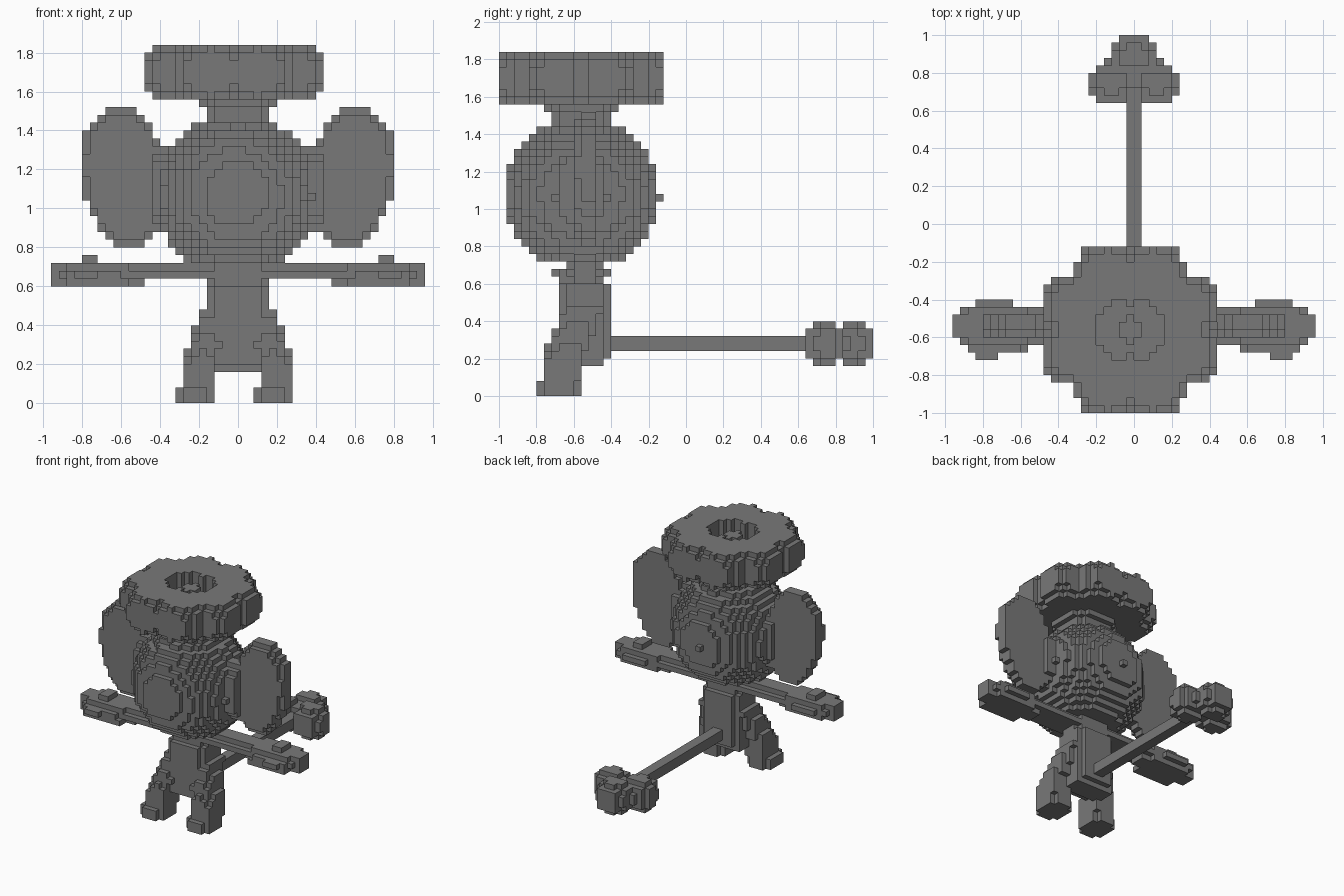
import bpy, bmesh, math
from itertools import product

if "Cube" in bpy.data.objects:
    bpy.data.objects.remove(bpy.data.objects["Cube"])

S = 0.04  # block size
grey = bpy.data.materials.new("stone grey")
grey.use_nodes = True
COLOUR = (0.19, 0.19, 0.19, 1)
grey.diffuse_color = COLOUR
grey.node_tree.nodes["Principled BSDF"].inputs["Base Color"].default_value = COLOUR


def blocks(name, lo, hi, inside=lambda x, y, z: True):
    """Fill the box lo..hi with blocks whose centres pass the test; keep the outer skin."""
    ranges = [range(round(a / S), round(b / S)) for a, b in zip(lo, hi)]
    filled = {c for c in product(*ranges) if inside(*[(i + 0.5) * S for i in c])}
    bm = bmesh.new()
    verts = {}

    def vert(c):
        if c not in verts:
            verts[c] = bm.verts.new([i * S for i in c])
        return verts[c]

    for c in filled:
        for axis, side in product(range(3), (0, 1)):
            near = list(c)
            near[axis] += 2 * side - 1
            if tuple(near) in filled:
                continue
            u, v = (axis + 1) % 3, (axis + 2) % 3
            loop = []
            for du, dv in ((0, 0), (1, 0), (1, 1), (0, 1)):
                p = list(c)
                p[axis] += side
                p[u] += du
                p[v] += dv
                loop.append(vert(tuple(p)))
            bm.faces.new(loop if side else loop[::-1])
    mesh = bpy.data.meshes.new(name)
    bm.to_mesh(mesh)
    bm.free()
    mesh.materials.append(grey)
    ob = bpy.data.objects.new(name, mesh)
    bpy.context.collection.objects.link(ob)


def pair(name, lo, hi, inside):
    """The same part on both sides of the model."""
    blocks("left_" + name, lo, hi, inside)
    blocks("right_" + name, (-hi[0], lo[1], lo[2]), (-lo[0], hi[1], hi[2]), inside)


def ball(cx, cy, cz, r):
    return lambda x, y, z: math.dist((x, y, z), (cx, cy, cz)) < r


def oval(a, b, ra, rb, power=2):
    return abs(a / ra) ** power + abs(b / rb) ** power


# Head with a small knob on its back
blocks("head", (-0.48, -1, 0.72), (0.48, -0.12, 1.48), ball(-0.01, -0.56, 1.07, 0.415))
blocks("back_knob", (-0.04, -0.16, 1.04), (0, -0.12, 1.08))


# Neck flaring into the crown
def neck(x, y, z):
    return math.hypot(x, y + 0.56) < (0.21 if z > 1.52 or z < 1.46 else 0.18)


blocks("neck", (-0.24, -0.8, 1.4), (0.24, -0.32, 1.6), neck)


# Scalloped crown with a hollow top
def crown(x, y, z):
    dx, dy = x + 0.02, y + 0.56
    r, a = math.hypot(dx, dy), math.atan2(dy, dx)
    lobe = abs(math.sin(4 * a))
    rim = 0.425 + 0.072 * lobe - 250 * (z - 1.7) ** 4
    hollow = r < 0.14 + 0.05 * lobe and z > 1.68
    spike = r < 0.07 and z < 1.8
    return r < rim and (not hollow or spike)


blocks("crown", (-0.48, -1, 1.56), (0.44, -0.12, 1.84), crown)


# Oval ears, leaning outward and thinner at the rim, on short roots
def ear(x, y, z):
    dx = abs(x) - 0.58 - 0.1 * (z - 1.16)
    return oval(dx, z - 1.16, 0.225, 0.366) < (0.8 if y < -0.56 else 1)


def ear_root(x, y, z):
    return oval(y + 0.56, z - 1.1, 0.14, 0.22) < 1


pair("ear", (0.32, -0.6, 0.8), (0.84, -0.48, 1.52), ear)
pair("ear_root", (0.32, -0.72, 0.88), (0.44, -0.4, 1.32), ear_root)


# Arms widening to paddle hands with a thumb ridge
def arm(x, y, z):
    d = abs(x)
    core = -0.6 < y < -0.48
    if z > 0.72:
        return 0.72 < d < 0.82 and core
    if z > 0.68:
        return core or (0.56 < d < 0.88 and -0.64 < y < -0.44)
    if d > 0.92:
        return core
    if z < 0.64:
        return (d > 0.48 and core) or (0.56 < d < 0.9 and -0.68 < y < -0.44)
    if y > -0.44:
        return 0.64 < d < 0.84
    if y < -0.68:
        return 0.72 < d < 0.84
    if y < -0.64:
        return 0.6 < d < 0.88
    return True


pair("arm", (0.12, -0.72, 0.6), (0.96, -0.4, 0.76), arm)


# Body, a rounded column narrowing under the head and at the seat
def body(x, y, z):
    d = 0.11 if z > 0.6 else 0.145
    if z < 0.2 and not -0.6 < y < -0.44:
        return False
    return oval(x, y + 0.54, 0.165, d, 2.8) < 1


blocks("body", (-0.24, -0.72, 0.16), (0.24, -0.36, 0.76), body)


# Legs slanting forward and outward from the hips, on flat feet
def leg(x, y, z):
    if z < 0.08:
        return oval(abs(x + 0.02) - 0.2, y + 0.68, 0.1, 0.125, 3) < 1
    rise = max(0, z - 0.2)
    return oval(abs(x) - 0.2 + 0.33 * rise, y + 0.66 - 0.45 * rise, 0.085, 0.11, 3) < 1


pair("leg", (0.04, -0.8, 0), (0.32, -0.44, 0.48), leg)

# Tail rod ending in a three-ball tuft
blocks("tail", (-0.04, -0.44, 0.24), (0.04, 0.72, 0.32))
tuft_balls = [ball(-0.12, 0.745, 0.28, 0.122), ball(0.12, 0.745, 0.28, 0.122),
              ball(0, 0.895, 0.28, 0.122)]
blocks("tail_tuft", (-0.24, 0.64, 0.16), (0.24, 1, 0.4),
       lambda x, y, z: any(b(x, y, z) for b in tuft_balls))
